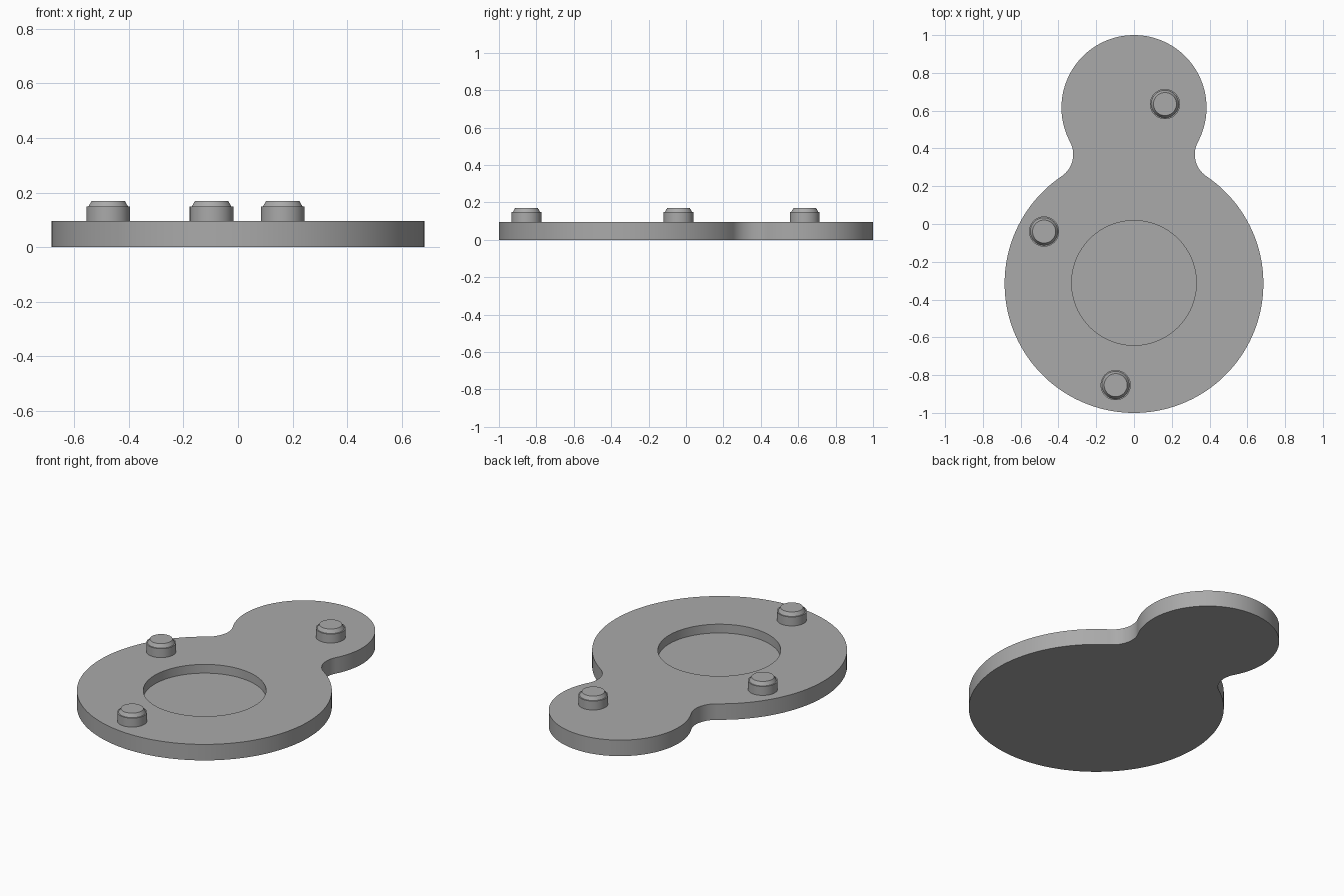
import bpy, bmesh, math

if "Cube" in bpy.data.objects:
    bpy.data.objects.remove(bpy.data.objects["Cube"])

BIG_Y, BIG_R = -0.315, 0.685      # large lobe
SMALL_Y, SMALL_R = 0.616, 0.384   # small lobe
FILLET = 0.14                     # neck radius
TOP = 0.095                       # plate thickness
FLOOR = 0.043                     # recess floor height

grey = bpy.data.materials.new("plain grey")
grey.diffuse_color = (0.4, 0.4, 0.4, 1)
grey.use_nodes = True
grey.node_tree.nodes["Principled BSDF"].inputs["Base Color"].default_value = grey.diffuse_color


def arc(cx, cy, r, a0, a1, n):
    return [(cx + r * math.cos(a0 + (a1 - a0) * i / n),
             cy + r * math.sin(a0 + (a1 - a0) * i / n)) for i in range(n + 1)]


def make_object(name, bm):
    bmesh.ops.recalc_face_normals(bm, faces=bm.faces)
    mesh = bpy.data.meshes.new(name)
    bm.to_mesh(mesh)
    bm.free()
    mesh.materials.append(grey)
    obj = bpy.data.objects.new(name, mesh)
    bpy.context.collection.objects.link(obj)
    return obj


def extrude(name, outline, z0, z1):
    bm = bmesh.new()
    face = bm.faces.new([bm.verts.new((x, y, z0)) for x, y in outline])
    result = bmesh.ops.extrude_face_region(bm, geom=[face], use_keep_orig=True)
    verts = [v for v in result["geom"] if isinstance(v, bmesh.types.BMVert)]
    bmesh.ops.translate(bm, verts=verts, vec=(0, 0, z1 - z0))
    return make_object(name, bm)


def lathe(name, x, y, profile, n=48):
    bm = bmesh.new()
    rings = [[bm.verts.new((x + r * math.cos(math.tau * i / n),
                            y + r * math.sin(math.tau * i / n), z))
              for i in range(n)] for r, z in profile]
    for a, b in zip(rings, rings[1:]):
        for i in range(n):
            j = (i + 1) % n
            bm.faces.new((a[i], a[j], b[j], b[i]))
    bm.faces.new(rings[0][::-1])
    bm.faces.new(rings[-1])
    return make_object(name, bm)


def smooth(obj):
    bpy.ops.object.select_all(action="DESELECT")
    obj.select_set(True)
    bpy.context.view_layer.objects.active = obj
    bpy.ops.object.shade_smooth_by_angle(angle=math.radians(25))


# Plate outline: two round lobes joined by tangent fillets at the neck
d = SMALL_Y - BIG_Y
r1, r2 = BIG_R + FILLET, SMALL_R + FILLET
along = (d * d + r1 * r1 - r2 * r2) / (2 * d)
side = math.sqrt(r1 * r1 - along * along)
to_big = math.atan2(along, side)
to_small = math.atan2(along - d, side)
right = arc(0, BIG_Y, BIG_R, -math.pi / 2, to_big, 64)
right += arc(side, BIG_Y + along, FILLET, to_big + math.pi, to_small + math.pi, 20)[1:]
right += arc(0, SMALL_Y, SMALL_R, to_small, math.pi / 2, 48)[1:]
left = [(-x, y) for x, y in right[-2:0:-1]]
plate = extrude("plate", right + left, 0, TOP)

# Round recess cut into the top of the large lobe
cutter = extrude("recess_cutter", arc(0, -0.312, 0.33, 0, math.tau, 96)[:-1], FLOOR, 0.3)
cutter.hide_render = True
cut = plate.modifiers.new("recess", "BOOLEAN")
cut.operation, cut.solver, cut.object = "DIFFERENCE", "EXACT", cutter
bpy.context.view_layer.objects.active = plate
bpy.ops.object.modifier_apply(modifier=cut.name)
bpy.data.objects.remove(cutter)
smooth(plate)

# Stepped, chamfered pegs
PEG = [(0.08, 0.08), (0.08, 0.148), (0.073, 0.148), (0.061, 0.169)]
for name, x, y in (("back_peg", 0.164, 0.635), ("side_peg", -0.476, -0.04),
                   ("front_peg", -0.097, -0.853)):
    smooth(lathe(name, x, y, PEG))
